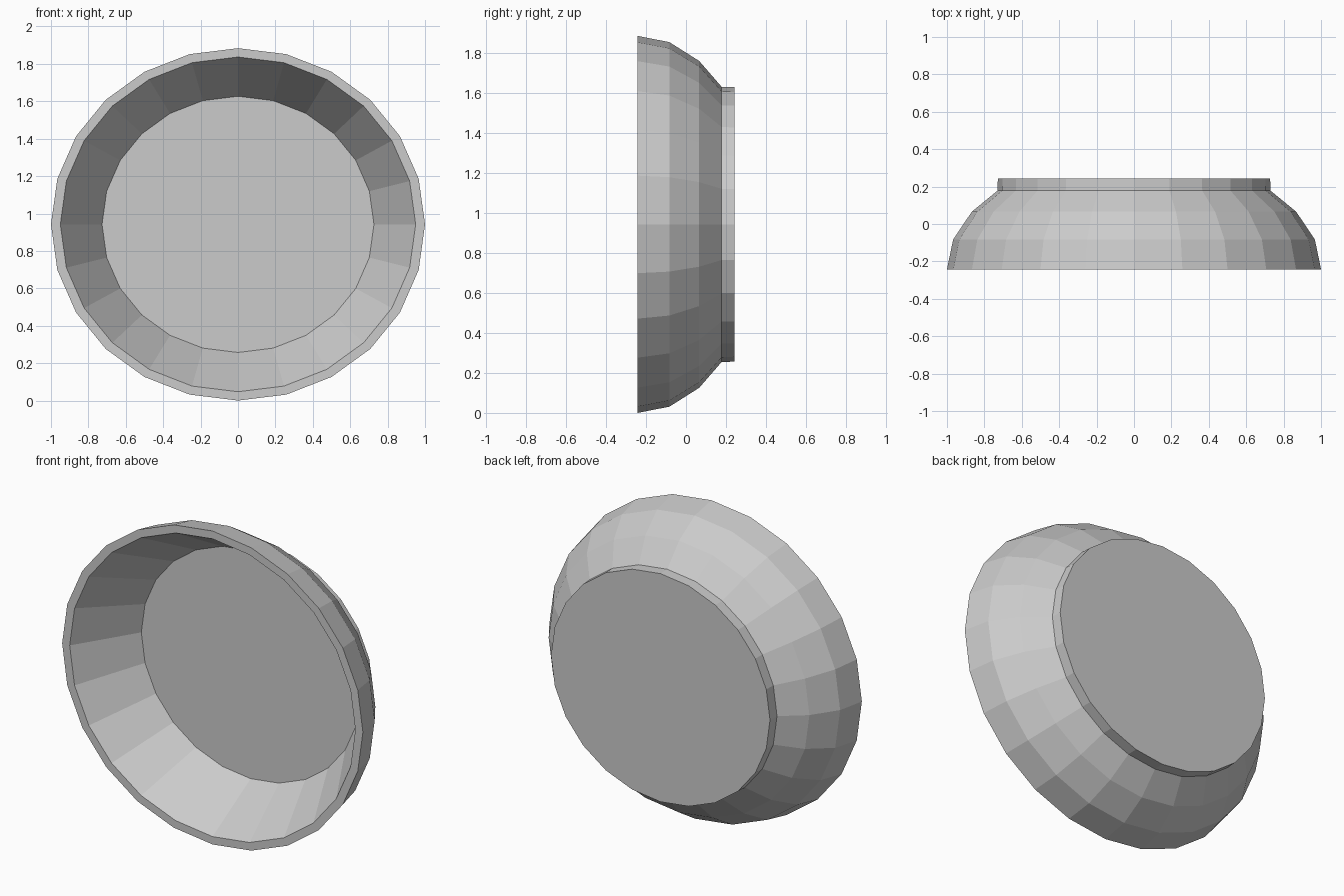
import bpy, bmesh
from math import sin, cos, tau

if "Cube" in bpy.data.objects:
    bpy.data.objects.remove(bpy.data.objects["Cube"])

SIDES = 24
RX, RZ = 1.0, 0.942   # slightly flattened circle


def lathe(name, profile):
    """Sweep (radius, y) points round the y axis and cap both ends."""
    bm = bmesh.new()
    rings = []
    for r, y in profile:
        rings.append([bm.verts.new((RX * r * sin(tau * i / SIDES), y,
                                    RZ * (1 + r * cos(tau * i / SIDES))))
                      for i in range(SIDES)])
    for a, b in zip(rings, rings[1:]):
        for i in range(SIDES):
            j = (i + 1) % SIDES
            bm.faces.new((a[i], a[j], b[j], b[i]))
    bm.faces.new(rings[0])
    bm.faces.new(rings[-1])
    bmesh.ops.recalc_face_normals(bm, faces=bm.faces)
    mesh = bpy.data.meshes.new(name)
    bm.to_mesh(mesh)
    bm.free()
    obj = bpy.data.objects.new(name, mesh)
    bpy.context.collection.objects.link(obj)
    return obj


# Dish: inner floor, sloped inner wall, flat rim, rounded outside, short foot
lathe("dish", [
    (0.727, 0.12), (0.95, -0.242),
    (1.0, -0.242), (0.967, -0.083), (0.867, 0.066), (0.73, 0.178),
    (0.728, 0.242),
])
